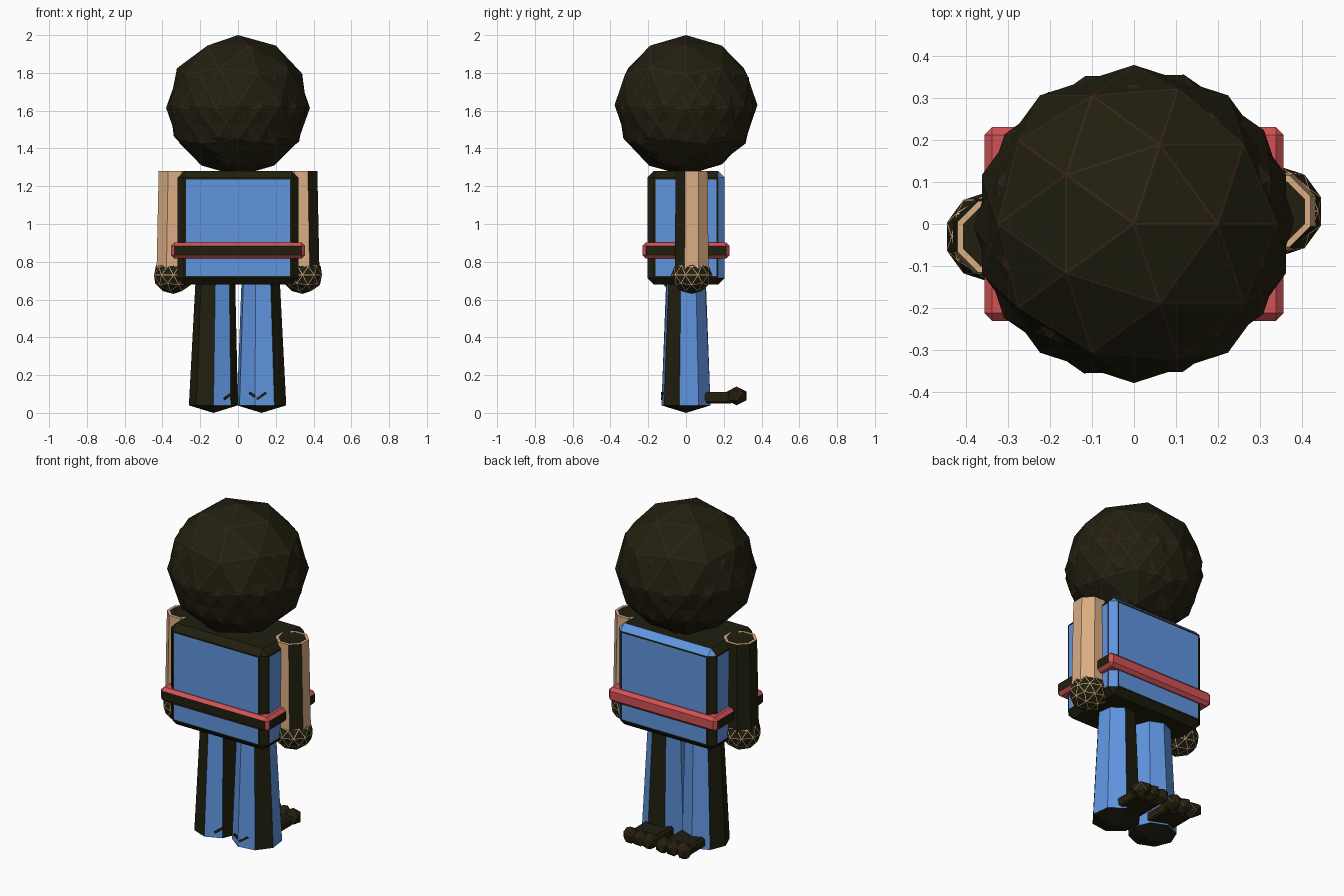
import bpy, bmesh, math
from mathutils import Matrix, Vector

if "Cube" in bpy.data.objects:
    bpy.data.objects.remove(bpy.data.objects["Cube"])


def material(name, rgb):
    m = bpy.data.materials.new(name)
    m.diffuse_color = (*rgb, 1)
    m.use_nodes = True
    m.node_tree.nodes["Principled BSDF"].inputs["Base Color"].default_value = m.diffuse_color
    return m


DARK = material("dark", (0.0145, 0.0135, 0.0045))
BLUE = material("blue", (0.115, 0.30, 0.74))
RED = material("red", (0.64, 0.085, 0.09))
SKIN = material("skin", (0.70, 0.42, 0.23))
BROWN = material("brown", (0.04, 0.016, 0.012))
SHOE = material("shoe_brown", (0.16, 0.055, 0.025))


def finish(name, bm, *mats):
    me = bpy.data.meshes.new(name)
    bmesh.ops.recalc_face_normals(bm, faces=bm.faces)
    bm.to_mesh(me)
    bm.free()
    for m in mats:
        me.materials.append(m)
    ob = bpy.data.objects.new(name, me)
    bpy.context.collection.objects.link(ob)
    return ob


def seam(bm, faces, width, index):
    """Inset each face and give the thin border another material."""
    rim = bmesh.ops.inset_individual(bm, faces=faces, thickness=width, use_even_offset=True)
    for f in rim["faces"]:
        f.material_index = index


def ball(name, center, scale, subdivisions, seam_mat, width, spin=0):
    bm = bmesh.new()
    m = Matrix.Translation(center) @ Matrix.Rotation(spin, 4, 'Z') @ Matrix.Diagonal((*scale, 1))
    bmesh.ops.create_icosphere(bm, subdivisions=subdivisions, radius=1, matrix=m)
    bm.normal_update()
    seam(bm, bm.faces[:], width, 1)
    return finish(name, bm, DARK, seam_mat)


def box(name, center, size, bevel, mats, is_dark, border=0, turn=Matrix()):
    """Chamfered box; faces whose normal passes is_dark take the second material."""
    bm = bmesh.new()
    bmesh.ops.create_cube(bm, size=1, matrix=Matrix.Translation(center) @ turn @ Matrix.Diagonal((*size, 1)))
    if bevel:
        bmesh.ops.bevel(bm, geom=bm.edges[:], offset=bevel, segments=1, affect='EDGES')
    bm.normal_update()
    for f in bm.faces:
        f.material_index = int(is_dark(f.normal))
    if border:
        seam(bm, [f for f in bm.faces if max(abs(f.normal.x), abs(f.normal.y)) > 0.9], border, 1)
    return finish(name, bm, *mats)


def limb(name, base, tip, r0, r1, turn, color, dark_sides, drop=0, rim=0):
    """Tapered eight-sided column; chosen side faces and both ends are dark."""
    bm = bmesh.new()
    rings = []
    for c, r in ((base, r0), (tip, r1)):
        rings.append([bm.verts.new(Vector(c) + Vector((r * math.cos(a), r * math.sin(a), 0)))
                      for a in (math.radians(turn + 45 * i) for i in range(8))])
    low, high = rings
    point = bm.verts.new(Vector(base) - Vector((0, 0, drop)))
    cap = bm.faces.new(high)
    cap.material_index = 1
    for i in range(8):
        j = (i + 1) % 8
        f = bm.faces.new((low[i], low[j], high[j], high[i]))
        f.material_index = int(i in dark_sides)
        bm.faces.new((low[j], low[i], point)).material_index = 1
    bm.normal_update()
    if rim:
        seam(bm, [cap], rim, 0)
    return finish(name, bm, color, DARK)


# Head and hair
ball("hair", (0, 0, 1.63), (0.38, 0.378, 0.37), 2, BROWN, 0.003)
ball("head", (0, 0, 1.615), (0.382, 0.37, 0.36), 2, BROWN, 0.003, 0.32)


# Torso: dark ends and corner chamfers, blue panels with dark borders
def torso_dark(n):
    if abs(n.z) > 0.9:
        return True
    if abs(n.z) > 0.3:
        return not (n.z > 0 and n.y > 0.3)
    return abs(n.x) > 0.3 and abs(n.y) > 0.3 and not (n.x > 0 and n.y > 0)


box("torso", (0, 0, 0.98), (0.64, 0.41, 0.60), 0.035, (BLUE, DARK), torso_dark, 0.009)

# Belt: red rim and back, dark front and sides
box("belt", (0, 0, 0.86), (0.71, 0.46, 0.085), 0.018, (RED, DARK),
    lambda n: n.y < -0.9 or abs(n.x) > 0.9)

# Arms and hands
for side, label, dark_sides in ((1, "right", (6,)), (-1, "left", (1, 2, 3))):
    y = 0.03 * side
    limb(label + "_arm", (0.342 * side, y, 0.73), (0.335 * side, y, 1.28), 0.097, 0.092,
         22.5, SKIN, dark_sides, 0, 0.014)
    ball(label + "_hand", (0.342 * side, y, 0.73), (0.108, 0.108, 0.10), 2, SKIN, 0.002)

# Legs
limb("right_leg", (0.125, 0, 0.04), (0.12, 0, 0.70), 0.135, 0.105, 30, BLUE, (1, 6), 0.04)
limb("left_leg", (-0.13, 0, 0.04), (-0.12, 0, 0.70), 0.13, 0.105, 0, BLUE, (3, 4, 5, 7), 0.04)

# Small crossed marks low on the trouser fronts
for label, x, y, yaw in (("left", -0.07, -0.103, 0.39), ("right", 0.105, -0.125, 0.13)):
    for k, tilt in enumerate((0.6, -0.6)):
        turn = Matrix.Rotation(yaw, 4, 'Z') @ Matrix.Rotation(tilt, 4, 'Y')
        box(f"{label}_trouser_mark_{k + 1}", (x + 0.02 * (k * 2 - 1), y, 0.09),
            (0.06, 0.008, 0.012), 0, (DARK,), lambda n: False, 0, turn)

# Feet with a row of toes
for side, label in ((1, "right"), (-1, "left")):
    box(label + "_foot", (0.11 * side, 0.16, 0.08), (0.17, 0.18, 0.06), 0.012,
        (DARK, SHOE), lambda n: False, 0.004)
    for k in range(3):
        ball(f"{label}_toe_{k + 1}", ((0.045 + 0.065 * k) * side, 0.268, 0.09),
             (0.045, 0.062, 0.05), 1, SHOE, 0.002, 0.4 * k)
